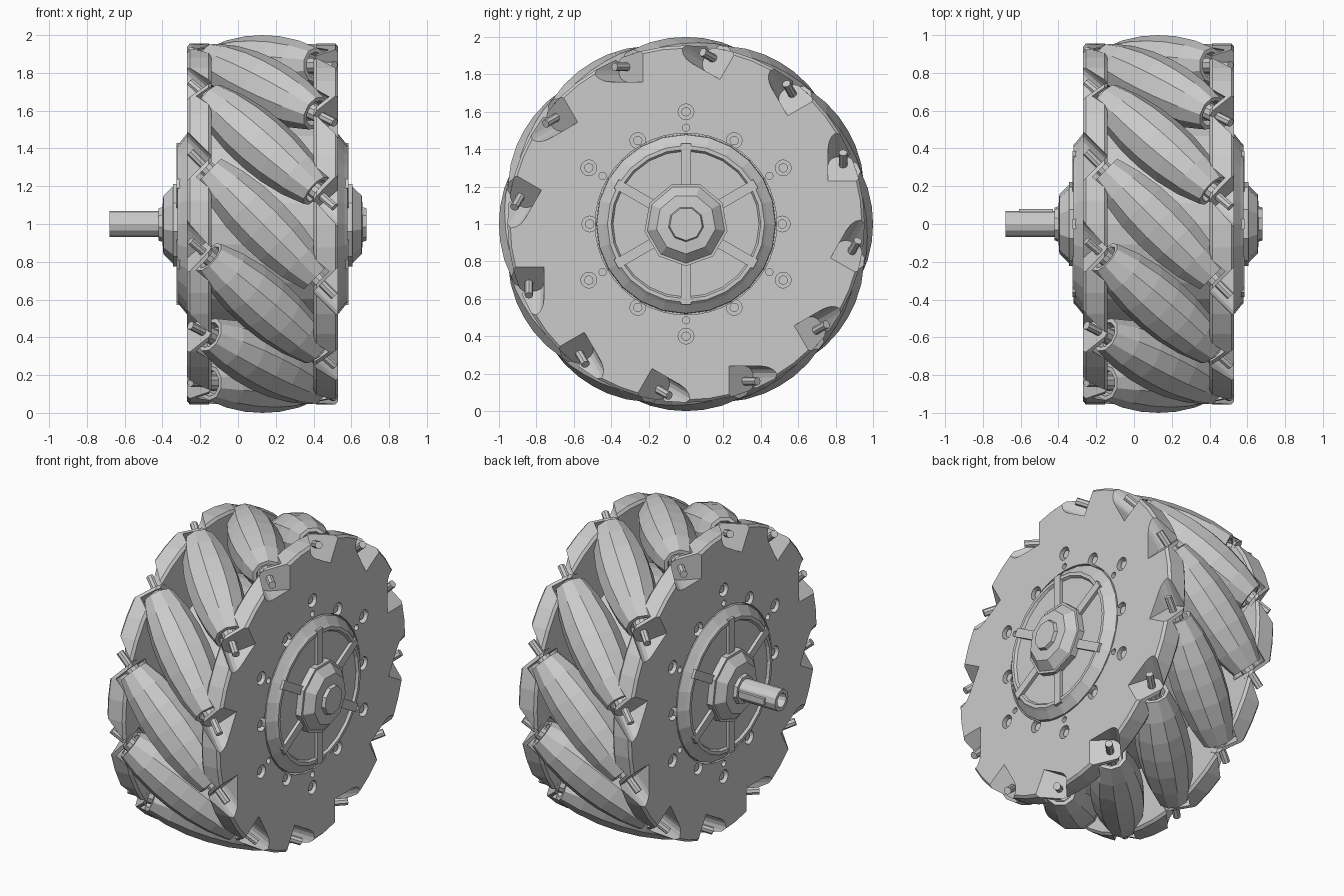
import bpy, bmesh, math
from mathutils import Matrix, Vector

if "Cube" in bpy.data.objects:
    bpy.data.objects.remove(bpy.data.objects["Cube"])

CENTRE = Vector((0.13, 0, 1))   # middle of the wheel
COUNT = 12                      # rollers
AXIS_R = 0.84                   # roller axle distance from the wheel axis
DIAG = math.sqrt(0.5)
# Roller frame: local x along the axle, y across it, z away from the wheel axis
ROLLER = Matrix(((DIAG, DIAG, 0, 0), (-DIAG, DIAG, 0, 0),
                 (0, 0, 1, AXIS_R), (0, 0, 0, 1)))
FLIP = Matrix.Rotation(math.pi, 4, 'Z')

grey = bpy.data.materials.new("light_grey")
grey.use_nodes = True
grey.diffuse_color = (0.6, 0.6, 0.6, 1)
grey.node_tree.nodes["Principled BSDF"].inputs["Base Color"].default_value = (0.6, 0.6, 0.6, 1)


def turn(i, n, offset=0):
    return Matrix.Rotation(math.tau * i / n + offset, 4, 'X')


def lathe(bm, profile, sides, matrix=Matrix(), loop=False):
    """Spin (x, radius) points about the x axis, with caps or as a closed ring."""
    rings = []
    for x, r in profile:
        rings.append([bm.verts.new(matrix @ Vector((x, r * math.sin(math.tau * k / sides),
                                                    r * math.cos(math.tau * k / sides))))
                      for k in range(sides)])
    pairs = list(zip(rings, rings[1:]))
    if loop:
        pairs.append((rings[-1], rings[0]))
    else:
        bm.faces.new(rings[0])
        bm.faces.new(rings[-1])
    for a, b in pairs:
        for k in range(sides):
            j = (k + 1) % sides
            bm.faces.new((a[k], a[j], b[j], b[k]))


def prism(bm, outline, x0, x1, matrix=Matrix()):
    """Extrude a (y, z) outline along x."""
    a, b = [[bm.verts.new(matrix @ Vector((x, y, z))) for y, z in outline] for x in (x0, x1)]
    bm.faces.new(a)
    bm.faces.new(b)
    for k in range(len(a)):
        j = (k + 1) % len(a)
        bm.faces.new((a[k], a[j], b[j], b[k]))


def finish(name, bm, smooth=None):
    bmesh.ops.recalc_face_normals(bm, faces=bm.faces)
    mesh = bpy.data.meshes.new(name)
    bm.to_mesh(mesh)
    bm.free()
    mesh.materials.append(grey)
    ob = bpy.data.objects.new(name, mesh)
    ob.location = CENTRE
    bpy.context.collection.objects.link(ob)
    if smooth:
        bpy.ops.object.select_all(action='DESELECT')
        ob.select_set(True)
        bpy.context.view_layer.objects.active = ob
        bpy.ops.object.shade_smooth_by_angle(angle=math.radians(smooth))
    return ob


def cut(ob, cutter):
    mod = ob.modifiers.new("cut", 'BOOLEAN')
    mod.operation = 'DIFFERENCE'
    mod.solver = 'EXACT'
    mod.object = cutter
    cutter.hide_render = True
    cutter.hide_viewport = True
    cutter.display_type = 'WIRE'


# Angled pockets that seat the axles, with one rounded corner
bm = bmesh.new()
corner = [(-0.004 - 0.06 * math.cos(t), -0.02 - 0.06 * math.sin(t))
          for t in (math.pi / 8 * k for k in range(5))]
pocket = corner + [(0.25, -0.08), (0.25, 0.3), (-0.064, 0.3)]
for i in range(COUNT):
    prism(bm, pocket, 0.445, 0.8, turn(i, COUNT) @ ROLLER)
pockets = finish("pocket_cutter", bm)

# Clearance for the roller ends on the inner face
bm = bmesh.new()
for i in range(COUNT):
    lathe(bm, [(0.2, 0.125), (0.425, 0.11)], 16, turn(i, COUNT) @ ROLLER)
clearance = finish("clearance_cutter", bm)

# Counterbores on two bolt circles, and small dowel holes
bm = bmesh.new()
for i in range(6):
    for radius, offset, size in ((0.6, 0, 0.042), (0.515, math.pi / 6, 0.042), (0.515, 0, 0.019)):
        lathe(bm, [(0.34, size), (0.5, size)], 16,
              turn(i, 6, offset) @ Matrix.Translation((0, 0, radius)))
holes = finish("hole_cutter", bm)

# Side plates: one design, turned half round for the other side
plate = [(0.27, 0.485), (0.27, 0.94), (0.285, 0.955), (0.385, 0.955), (0.40, 0.94), (0.40, 0.485)]
bm = bmesh.new()
lathe(bm, plate, 48, loop=True)
left_plate = finish("left_side_plate", bm)
for cutter in (pockets, clearance, holes):
    cut(left_plate, cutter)
bpy.context.view_layer.update()
baked = bpy.data.meshes.new_from_object(left_plate.evaluated_get(bpy.context.evaluated_depsgraph_get()))
left_plate.modifiers.clear()
left_plate.data = baked
right_plate = left_plate.copy()
right_plate.name = "right_side_plate"
right_plate.data = baked.copy()
right_plate.data.transform(FLIP)
bpy.context.collection.objects.link(right_plate)
for cutter in (pockets, clearance, holes):
    bpy.data.objects.remove(cutter)

# Drum joining the two plates
bm = bmesh.new()
lathe(bm, [(-0.28, 0.56), (0.28, 0.56)], 32, loop=False)
finish("centre_drum", bm)

# Hub covers, ribs, bearing caps and bolts on both sides
cover = [(0.25, 0.482), (0.40, 0.478), (0.435, 0.435), (0.45, 0.42), (0.45, 0.40), (0.435, 0.39)]
cap = [(0.42, 0.225), (0.475, 0.225), (0.475, 0.21), (0.525, 0.16), (0.53, 0.095),
       (0.55, 0.088)]
rib = [(-0.027, 0.15), (0.027, 0.15), (0.027, 0.43), (-0.027, 0.43)]
for side, flip in (("left", Matrix()), ("right", FLIP)):
    bm = bmesh.new()
    lathe(bm, cover, 24, flip)
    finish(side + "_hub_cover", bm)
    bm = bmesh.new()
    for i in range(6):
        prism(bm, rib, 0.42, 0.455, flip @ turn(i, 6))
    finish(side + "_hub_ribs", bm)
    bm = bmesh.new()
    lathe(bm, cap, 9, flip @ turn(1, 18))
    finish(side + "_bearing_cap", bm)
    bm = bmesh.new()
    for i in range(6):
        for radius, offset in ((0.6, 0), (0.515, math.pi / 6)):
            lathe(bm, [(0.33, 0.025), (0.385, 0.025)], 10,
                  flip @ turn(i, 6, offset) @ Matrix.Translation((0, 0, radius)))
    finish(side + "_plate_bolts", bm)

# Drive shaft with a hollow end and a key
bm = bmesh.new()
lathe(bm, [(-0.75, 0.035), (-0.81, 0.045), (-0.81, 0.068), (-0.5, 0.068)], 12)
finish("drive_shaft", bm)
bm = bmesh.new()
prism(bm, [(0.04, -0.02), (0.08, -0.02), (0.08, 0.02), (0.04, 0.02)], -0.74, -0.56)
finish("shaft_key", bm)

# Barrel rollers with sunken ends, each on its own axle
half = [(0.36, 0.06), (0.40, 0.072), (0.40, 0.094), (0.27, 0.132), (0.13, 0.154)]
barrel = [(-x, r) for x, r in half] + [(0, 0.16)] + half[::-1]
for i in range(COUNT):
    frame = turn(i, COUNT) @ ROLLER
    bm = bmesh.new()
    lathe(bm, barrel, 10, frame)
    finish(f"roller_{i + 1}", bm)
    bm = bmesh.new()
    lathe(bm, [(-0.54, 0.023), (0.54, 0.023)], 8, frame)
    for s in (-1, 1):
        lathe(bm, [(s * 0.35, 0.045), (s * 0.43, 0.045)], 10, frame)
    finish(f"axle_{i + 1}", bm)
